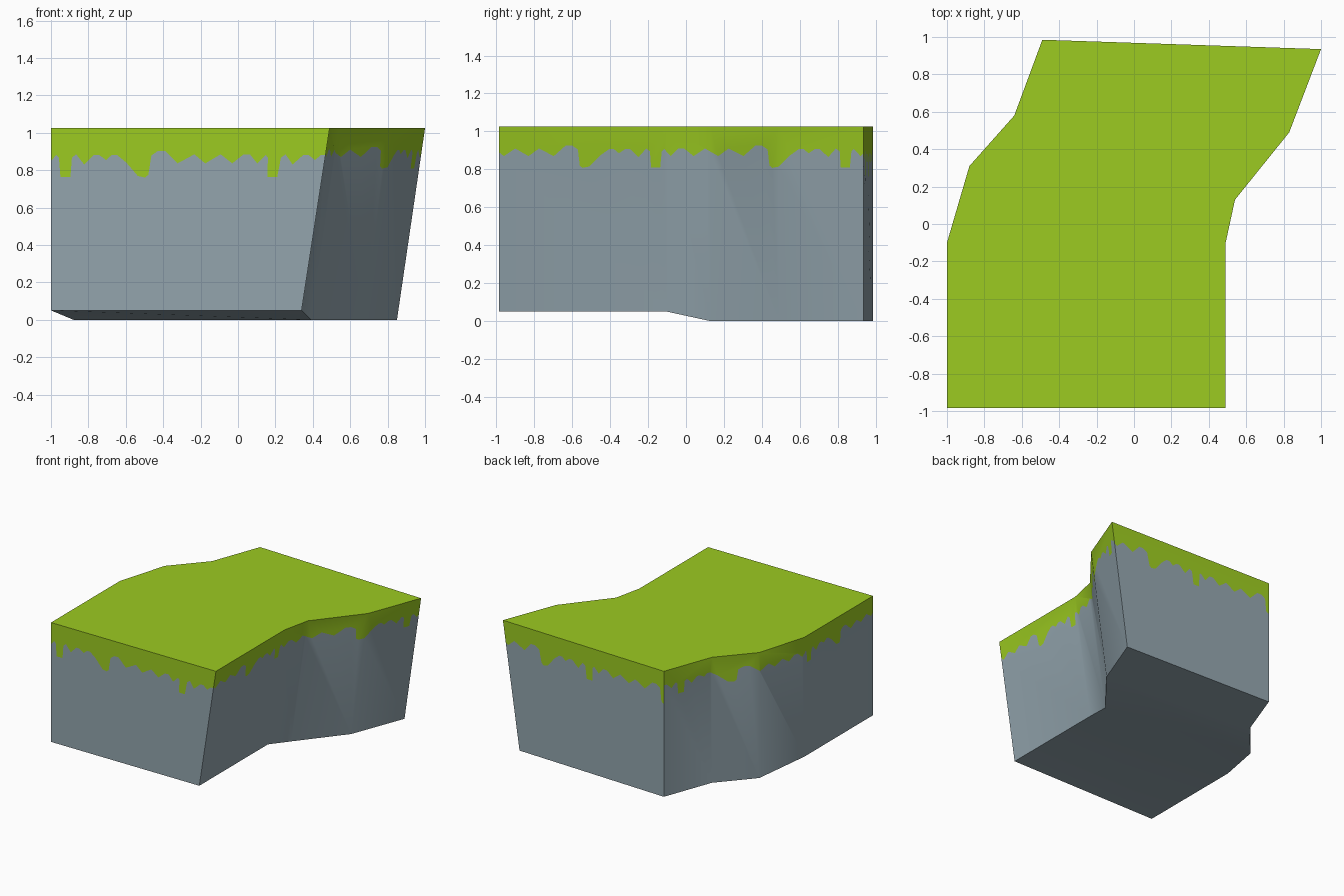
import bpy, bmesh, math
from mathutils import Vector

if "Cube" in bpy.data.objects:
    bpy.data.objects.remove(bpy.data.objects["Cube"])

TOP_Z = 1.025
LEAN = Vector((-0.15, 0, 0))   # right-hand wall leans inward towards the base

# cross sections from front to back: left xy, right xy, bottom z
SECTIONS = [
    ((-1.00, -0.985), (0.49, -0.985), 0.05),
    ((-1.00, -0.10), (0.49, -0.10), 0.05),
    ((-0.88, 0.31), (0.54, 0.13), 0.0),
    ((-0.64, 0.58), (0.83, 0.49), 0.0),
    ((-0.49, 0.985), (1.00, 0.935), 0.0),
]

# one repeat of the dripping grass edge: position along wall, depth below top
DRIP = [(0, .12), (.01, .205), (.025, .217), (.06, .21), (.12, .15), (.165, .118),
        (.19, .118), (.216, .14), (.25, .118), (.275, .118), (.32, .16), (.36, .115),
        (.38, .13), (.386, .215), (.434, .215), (.442, .13), (.455, .118),
        (.49, .155), (.53, .115), (.56, .115), (.61, .155), (.67, .115), (.74, .155),
        (.795, .115), (.873, .155), (.935, .10), (.97, .10)]


def drip_depth(u):
    u %= 1.0
    pts = DRIP + [(1.0, DRIP[0][1])]
    for (a, da), (b, db) in zip(pts, pts[1:]):
        if a <= u <= b:
            return da + (db - da) * (u - a) / (b - a)


def drip_line(u0, u1):
    """(t, depth) pairs along a wall whose pattern coordinate runs u0 to u1."""
    lo, hi = sorted((u0, u1))
    inner = [((n + u - u0) / (u1 - u0), d) for n in range(-4, 5) for u, d in DRIP
             if lo + 1e-4 < n + u < hi - 1e-4]
    return sorted([(0.0, drip_depth(u0)), (1.0, drip_depth(u1))] + inner)


def material(name, rgb):
    m = bpy.data.materials.new(name)
    m.diffuse_color = (*rgb, 1)
    m.use_nodes = True
    m.node_tree.nodes["Principled BSDF"].inputs["Base Color"].default_value = m.diffuse_color
    return m


bm = bmesh.new()


def face(points, mat):
    f = bm.faces.new([bm.verts.new(p) for p in points])
    f.material_index = mat


# top and bottom rings
left = [(Vector((*l, TOP_Z)), Vector((*l, z))) for l, r, z in SECTIONS]
right = [(Vector((*r, TOP_Z)), Vector((*r, z)) + LEAN) for l, r, z in SECTIONS]
ring = right + left[::-1]      # counter-clockwise seen from above

# walls: stone below the drip line, grass above it
count = len(SECTIONS)
for i, (top_a, bot_a) in enumerate(ring):
    top_b, bot_b = ring[(i + 1) % len(ring)]
    if i in (count - 1, 2 * count - 1):          # back and front walls
        line = drip_line(-.40 - .88 * top_a.x, -.40 - .88 * top_b.x)
        stretch = 1.22
    else:                                        # side walls
        line = drip_line(top_a.y + .57, top_b.y + .57)
        stretch = 1.0
    edge = []
    for t, depth in line:
        hi, lo = top_a.lerp(top_b, t), bot_a.lerp(bot_b, t)
        edge.append(hi.lerp(lo, depth * stretch / (hi.z - lo.z)))
    face([bot_a, bot_b] + edge[::-1], 0)
    face(edge + [top_b, top_a], 1)

# grass top and stone underside
face([top for top, bot in ring], 1)
for k in range(count - 1):
    face([left[k][1], left[k + 1][1], right[k + 1][1], right[k][1]], 0)

bmesh.ops.remove_doubles(bm, verts=bm.verts, dist=1e-4)
mesh = bpy.data.meshes.new("cliff_block")
bm.to_mesh(mesh)
bm.free()
mesh.materials.append(material("stone grey", (.292, .376, .423)))
mesh.materials.append(material("grass green", (.333, .597, .015)))
block = bpy.data.objects.new("cliff_block", mesh)
bpy.context.collection.objects.link(block)
bpy.context.view_layer.objects.active = block
block.select_set(True)
bpy.ops.object.shade_smooth_by_angle(angle=math.radians(40))
